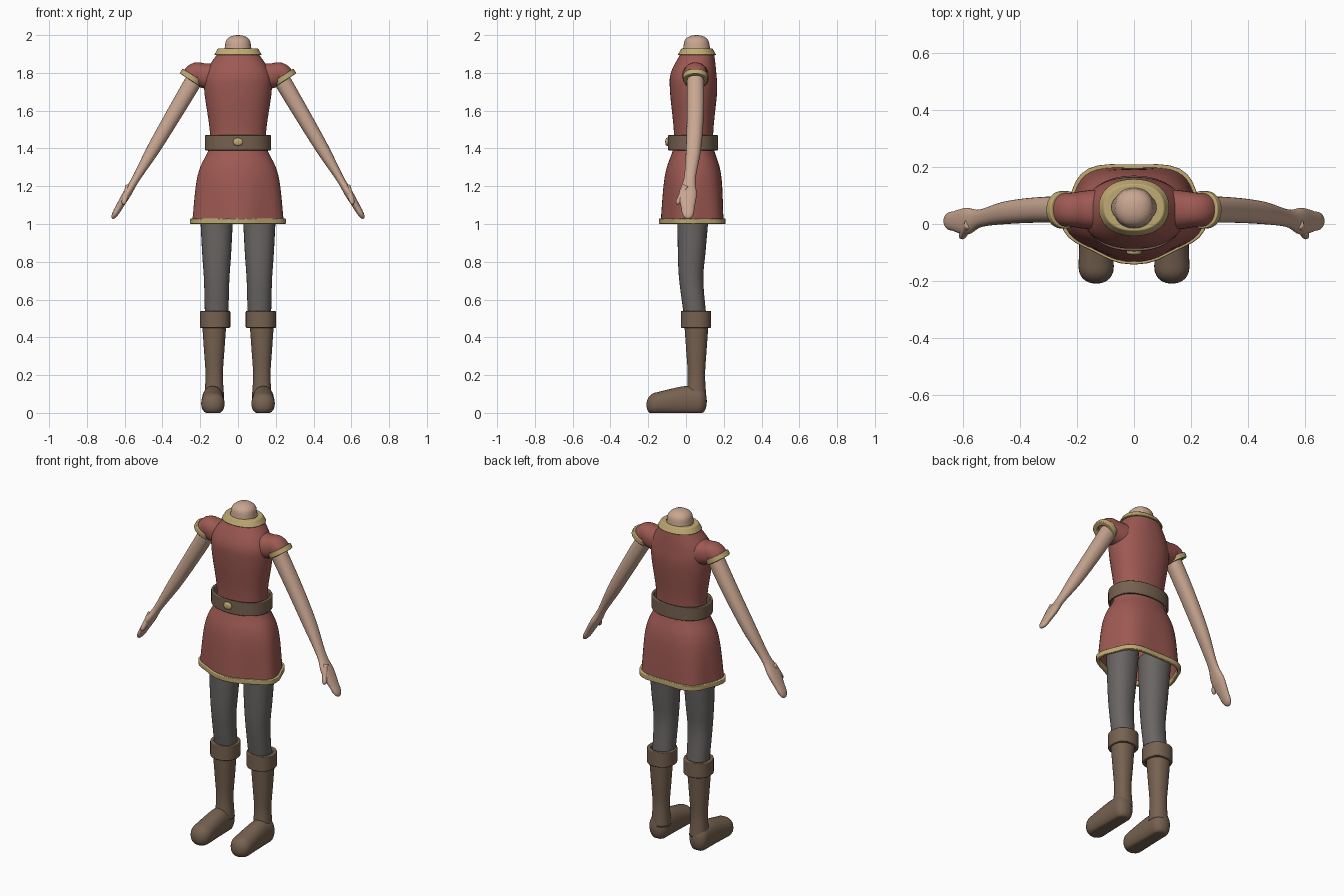
import bpy
from math import sin, cos, pi
from mathutils import Vector

if "Cube" in bpy.data.objects:
    bpy.data.objects.remove(bpy.data.objects["Cube"])

RIGHT, BACK, UP = Vector((1, 0, 0)), Vector((0, 1, 0)), Vector((0, 0, 1))
STEPS = 6
ROUNDNESS = 2.2


def material(name, *rgb):
    mat = bpy.data.materials.new(name)
    mat.use_nodes = True
    mat.diffuse_color = (*rgb, 1)
    shader = mat.node_tree.nodes["Principled BSDF"]
    shader.inputs["Base Color"].default_value = (*rgb, 1)
    return mat


red = material("red cloth", .34, .1, .085)
skin = material("skin", .58, .38, .28)
brown = material("brown leather", .18, .12, .08)
grey = material("grey leggings", .14, .13, .125)
gold = material("gold trim", .52, .4, .17)


def power(value):
    """Superellipse exponent, keeping the sign."""
    return (1 if value >= 0 else -1) * abs(value) ** (2 / ROUNDNESS)


def ring(x, y, z, wide, deep=None, lobe=0):
    """One cross-section: centre, two radii and the strength of the cloth folds."""
    return Vector((x, y, z, wide, deep or wide, lobe))


def spline(rings):
    """Smooth in-between cross-sections through the given ones."""
    result = []
    last = len(rings) - 1
    for i in range(last):
        before, start = rings[max(i - 1, 0)], rings[i]
        stop, after = rings[i + 1], rings[min(i + 2, last)]
        for step in range(STEPS):
            t = step / STEPS
            slope = (stop - before) / 2
            bend = before - start * 2.5 + stop * 2 - after / 2
            twist = (start - stop) * 1.5 + (after - before) / 2
            result.append(start + slope * t + bend * t ** 2 + twist * t ** 3)
    return result + [rings[last]]


def dome(rings, length):
    """Extra cross-sections that round off the last end."""
    tip = rings[-1]
    direction = Vector((tip - rings[-2])[:3]).normalized()
    result = []
    for step in range(1, STEPS + 1):
        angle = 1.5 * step / STEPS
        center = Vector(tip[:3]) + direction * length * power(sin(angle))
        shrink = power(cos(angle))
        result.append(ring(*center, tip[3] * shrink, tip[4] * shrink))
    return result


def build(name, mat, rings, axis=None, ref=BACK, sides=32, closed=False,
          caps=True, mirror=False, bevel=False, floor=False):
    """Skin the cross-sections; closed joins the last one to the first."""
    centers = [Vector(r[:3]) for r in rings]
    count = len(rings)
    verts, faces = [], []
    for i, r in enumerate(rings):
        ahead, behind = centers[min(i + 1, count - 1)], centers[max(i - 1, 0)]
        along = axis or (ahead - behind).normalized()
        v = (ref - along * ref.dot(along)).normalized()
        u = v.cross(along)
        for j in range(sides):
            angle = 2 * pi * j / sides
            fold = 1 + r[5] * cos(5 * (angle + pi / 2))
            offset = u * r[3] * power(cos(angle)) + v * r[4] * power(sin(angle))
            point = centers[i] + offset * fold
            if floor:
                point.z = max(point.z, 0)
            verts.append(point)
    for i in range(count if closed else count - 1):
        low, high = i * sides, (i + 1) % count * sides
        for j in range(sides):
            k = (j + 1) % sides
            faces.append((low + j, low + k, high + k, high + j))
    if caps:
        faces.append(tuple(reversed(range(sides))))
        faces.append(tuple(range(len(verts) - sides, len(verts))))
    mesh = bpy.data.meshes.new(name)
    mesh.from_pydata(verts, [], faces)
    mesh.materials.append(mat)
    mesh.shade_smooth()
    part = bpy.data.objects.new(name, mesh)
    bpy.context.collection.objects.link(part)
    if bevel:
        modifier = part.modifiers.new("Bevel", "BEVEL")
        modifier.width = .005
        modifier.segments = 2
        modifier.harden_normals = True
    if mirror:
        part.modifiers.new("Mirror", "MIRROR")


def limb(name, mat, rings, tip=0, heel=0, **options):
    """A smooth tube, with rounded ends of the given lengths."""
    body = spline(rings)
    end = dome(body, tip) if tip else []
    start = dome(body[::-1], heel)[::-1] if heel else []
    build(name, mat, start + body + end, **options)


def band(name, mat, center, wide, deep, height, thick, flare=0, lobe=0, axis=UP,
         mirror=False):
    """A strap with a rectangular section; flare widens its upper edge."""
    rings = []
    for side, inset in ((-1, 0), (1, 0), (1, thick), (-1, thick)):
        grow = flare * (side > 0) - inset
        spot = Vector(center) + axis * side * height / 2
        rings.append(ring(*spot, wide + grow, deep + grow, lobe))
    build(name, mat, rings, axis=axis, sides=40, closed=True, caps=False,
          bevel=True, mirror=mirror)


# Tunic: one surface from hem to neckline, folded more towards the hem
tunic = []
for z, wide in ((1, .238), (1.2, .222), (1.3, .2), (1.4, .154),
                (1.5, .15), (1.7, .178), (1.8, .172), (1.9, .11)):
    rise = max(0, z - 1.8)
    tunic.append(ring(0, .04 + rise / 5, z, wide, wide * .7 + rise / 8,
                      max(0, 1.4 - z) / 8))
limb("tunic", red, tunic, axis=UP, sides=60, caps=False)
band("skirt_hem", gold, (0, .042, 1.015), .248, .176, .03, .02, lobe=.05)

# Neckline trim and neck stump
band("collar", gold, (0, .058, 1.912), .126, .102, .035, .03, flare=-.02)
limb("neck", skin, [ring(0, .056, 1.87, .08), ring(0, .056, 1.95, .068)], tip=.05)

# Belt standing slightly off the waist, with a small buckle
band("belt", brown, (0, .037, 1.43), .176, .133, .08, .014)
limb("belt_buckle", gold, [ring(0, -.08, 1.435, .027, .022),
                           ring(0, -.1, 1.435, .027, .022)],
     tip=.01, ref=UP, sides=8)

# Puffed sleeves with gold cuffs
limb("sleeve", red, [ring(.1, .05, 1.775, .076), ring(.18, .05, 1.786, .066),
                     ring(.22, .05, 1.795, .06), ring(.24, .05, 1.775, .06)],
     mirror=True)
band("sleeve_cuff", gold, (.246, .05, 1.775), .066, .066, .03, .025,
     axis=(RIGHT * .55 - UP * .85).normalized(), mirror=True)

# Arms slope outwards and flatten into mitten hands with thumbs
arm = [ring(.21 + .59 * (1.8 - z), y, z, wide, deep) for z, y, wide, deep in (
    (1.8, .05, .046, .046), (1.6, .05, .042, .045), (1.4, .04, .035, .04),
    (1.24, .02, .021, .031), (1.16, .01, .022, .047), (1.08, .01, .018, .034))]
limb("arm", skin, arm, tip=.06, mirror=True)
limb("thumb", skin, [ring(.58, 0, 1.2, .016), ring(.6, -.035, 1.13, .014)],
     tip=.03, mirror=True)

# Legs in leggings
leg = [ring(.113, y, z, wide, wide * .95) for z, y, wide in (
    (.5, .05, .062), (.7, .028, .067), (.85, .03, .077), (1.1, .04, .09))]
limb("leg", grey, leg, axis=UP, mirror=True)

# Boots: turned-over cuff, shaft and foot
band("boot_cuff", brown, (.121, .053, .495), .08, .08, .09, .02, mirror=True)
shaft = [ring(.126, .055, z, wide) for z, wide in (
    (.08, .053), (.2, .046), (.33, .054), (.5, .066))]
limb("boot_shaft", brown, shaft, axis=UP, mirror=True)
foot = [ring(.133, y, height * .45, wide, height * .55) for y, height, wide in (
    (.06, .14, .056), (-.02, .14, .058), (-.15, .11, .062))]
limb("boot_foot", brown, foot, tip=.06, heel=.05, axis=-BACK, ref=UP,
     mirror=True, floor=True)
